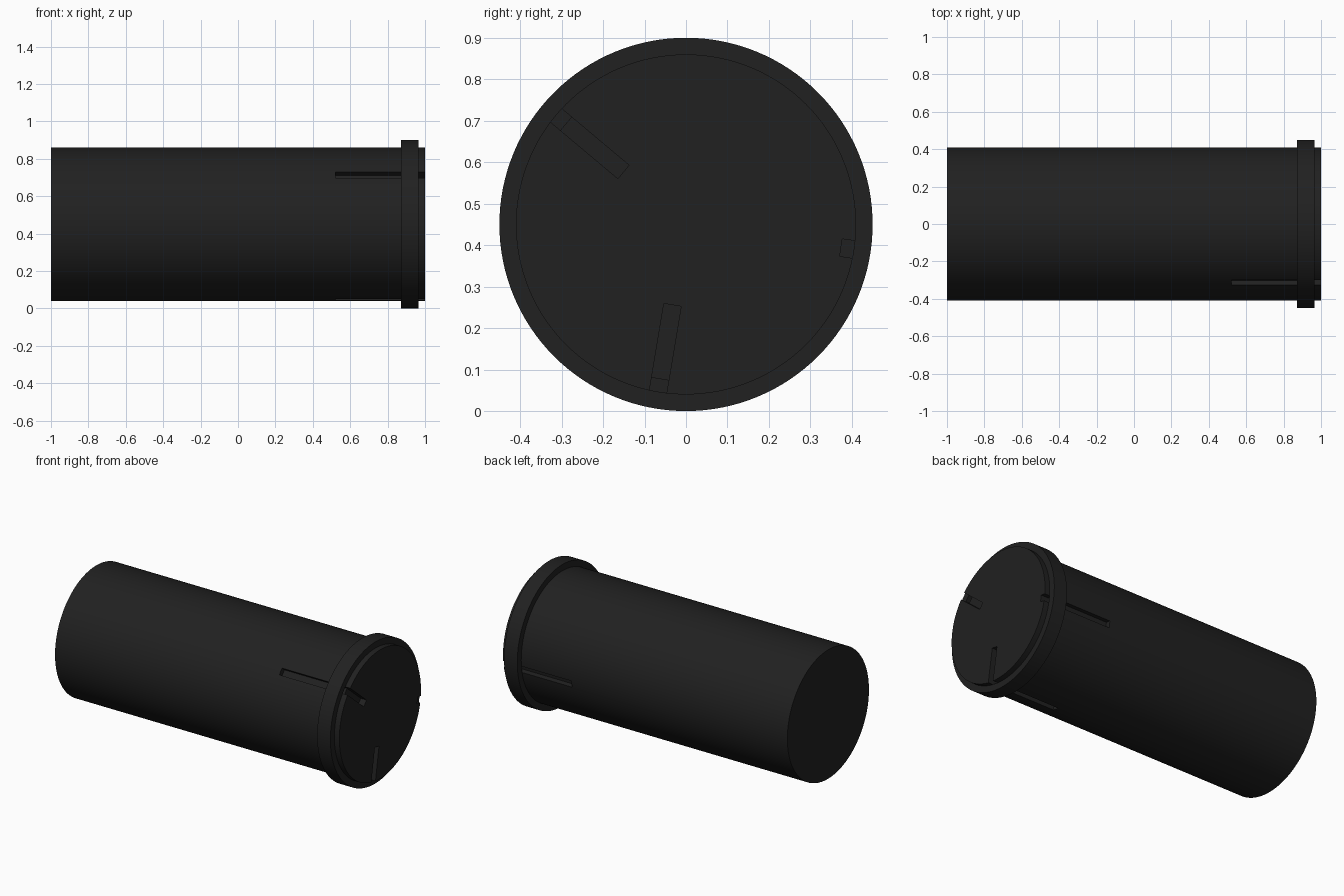
import bpy
from math import radians, cos, sin, pi

if "Cube" in bpy.data.objects:
    bpy.data.objects.remove(bpy.data.objects["Cube"])

CZ = 0.45      # height of the barrel axis
R = 0.41       # barrel radius
dark = bpy.data.materials.new("dark_plastic")
dark.diffuse_color = (0.015, 0.015, 0.015, 1)
dark.use_nodes = True
dark.node_tree.nodes["Principled BSDF"].inputs["Base Color"].default_value = dark.diffuse_color


def x_cylinder(name, radius, x0, x1):
    bpy.ops.mesh.primitive_cylinder_add(vertices=128, radius=radius, depth=x1 - x0,
                                        location=((x0 + x1) / 2, 0, CZ),
                                        rotation=(0, pi / 2, 0))
    o = bpy.context.object
    o.name = name
    bpy.ops.object.transform_apply(location=True, rotation=True, scale=True)
    o.data.materials.append(dark)
    return o


def slot_cutter(name, angle, x0, x1, r0, r1, width=0.042):
    a, r = radians(angle), (r0 + r1) / 2
    bpy.ops.mesh.primitive_cube_add(size=1, location=((x0 + x1) / 2, r * cos(a), CZ + r * sin(a)),
                                    rotation=(a, 0, 0))
    o = bpy.context.object
    o.name = name
    o.scale = (x1 - x0, r1 - r0, width)
    o.hide_render = True
    return o


def cut(target, cutter):
    m = target.modifiers.new("slot", 'BOOLEAN')
    m.operation, m.solver, m.object = 'DIFFERENCE', 'EXACT', cutter
    bpy.context.view_layer.objects.active = target
    bpy.ops.object.modifier_apply(modifier=m.name)
    bpy.data.objects.remove(cutter)


def smooth(o):
    bpy.ops.object.select_all(action='DESELECT')
    o.select_set(True)
    bpy.context.view_layer.objects.active = o
    bpy.ops.object.shade_smooth_by_angle(angle=radians(30))


# Main barrel, with L-shaped grooves down the side and across the end face
barrel = x_cylinder("barrel", R, -1, 1)
for angle in (140, -8.5, -99.5):
    cut(barrel, slot_cutter("side_groove", angle, 0.52, 1.1, 0.378, 0.5))
    cut(barrel, slot_cutter("face_groove", angle, 0.96, 1.1, 0.197, 0.5))
smooth(barrel)

# Raised collar near the slotted end
collar = x_cylinder("collar", 0.45, 0.872, 0.965)
cut(collar, x_cylinder("collar_bore", R - 0.001, 0.8, 1.05))
smooth(collar)
